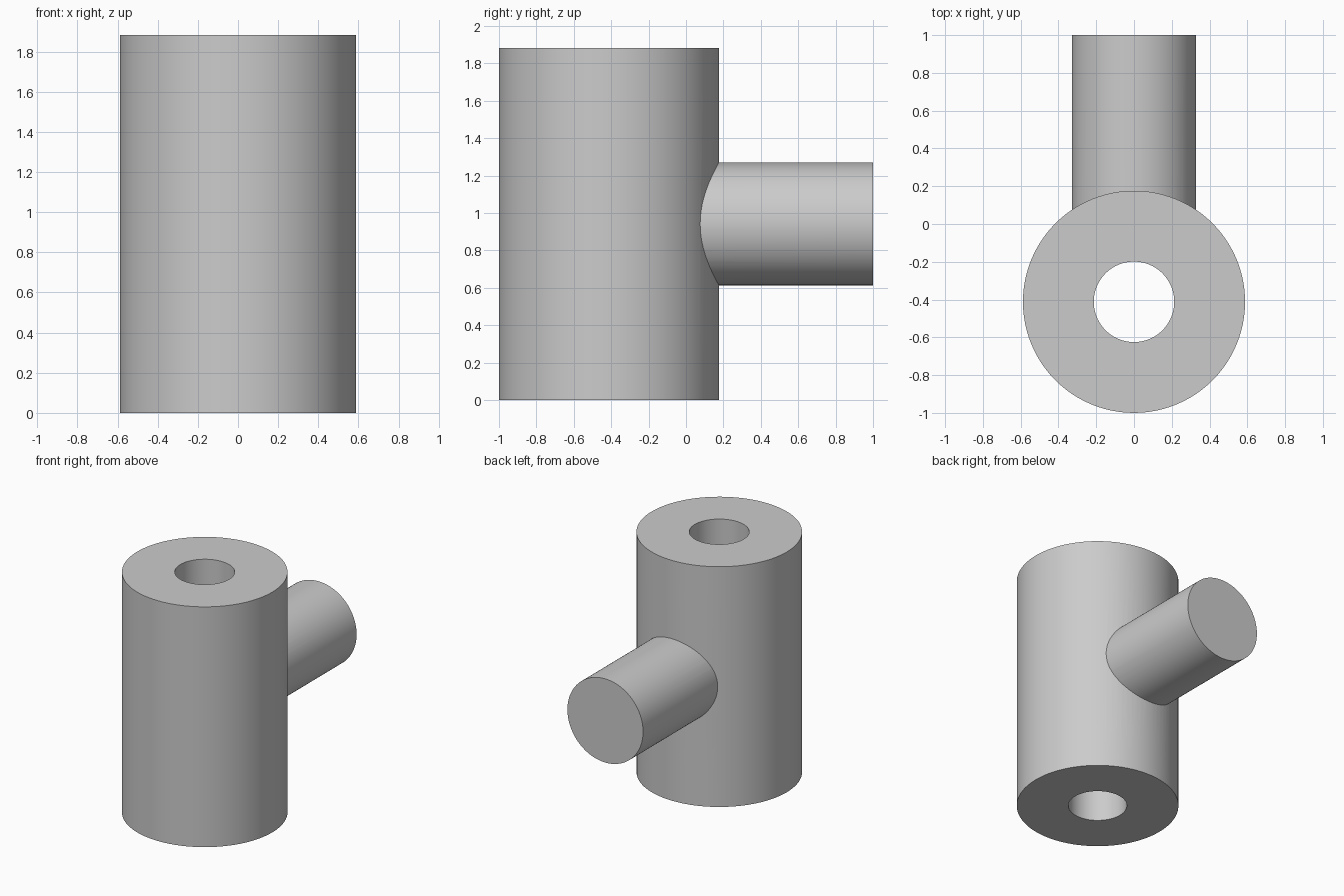
import bpy
import math

cube = bpy.data.objects.get("Cube")
if cube:
    bpy.data.objects.remove(cube, do_unlink=True)

GREY = (0.6, 0.6, 0.6, 1.0)
metal = bpy.data.materials.new("plain grey")
metal.use_nodes = True
metal.diffuse_color = GREY
metal.node_tree.nodes["Principled BSDF"].inputs["Base Color"].default_value = GREY

HEIGHT = 1.883
AXIS_Y = -0.412
BODY_R, BORE_R, PIN_R = 0.588, 0.213, 0.328
PIN_START, PIN_END = -0.08, 1.0


def cylinder(name, radius, depth, location, rotation=(0, 0, 0)):
    bpy.ops.mesh.primitive_cylinder_add(
        vertices=96, radius=radius, depth=depth, location=location, rotation=rotation)
    obj = bpy.context.object
    obj.name = name
    obj.data.materials.append(metal)
    return obj


def combine(target, tool, operation):
    """Apply a boolean and discard the tool."""
    mod = target.modifiers.new(operation.lower(), 'BOOLEAN')
    mod.operation = operation
    mod.solver = 'EXACT'
    mod.object = tool
    bpy.ops.object.select_all(action='DESELECT')
    target.select_set(True)
    bpy.context.view_layer.objects.active = target
    bpy.ops.object.modifier_apply(modifier=mod.name)
    bpy.data.objects.remove(tool, do_unlink=True)


# Upright body
body = cylinder("bored_body_with_side_pin", BODY_R, HEIGHT, (0, AXIS_Y, HEIGHT / 2))

# Solid pin growing out of the back wall
pin = cylinder("side_pin", PIN_R, PIN_END - PIN_START,
               (0, (PIN_START + PIN_END) / 2, HEIGHT / 2), (math.pi / 2, 0, 0))
combine(body, pin, 'UNION')

# Through bore along the body axis
bore = cylinder("bore_cutter", BORE_R, HEIGHT * 1.2, (0, AXIS_Y, HEIGHT / 2))
combine(body, bore, 'DIFFERENCE')

# Smooth walls, sharp rims
bpy.ops.object.shade_smooth_by_angle(angle=math.radians(30))
